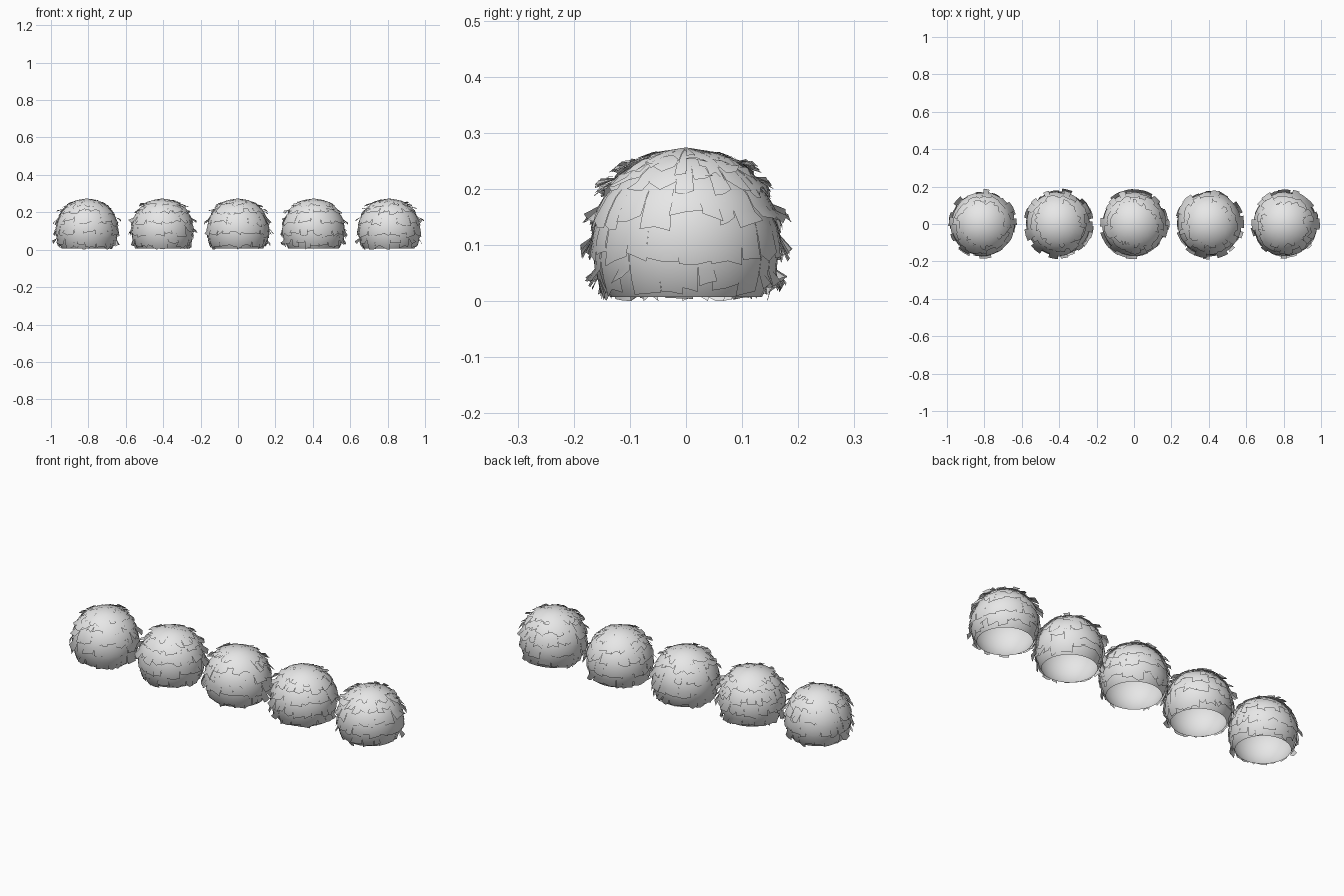
import bpy, bmesh, math, random
from mathutils import Vector

if "Cube" in bpy.data.objects:
    bpy.data.objects.remove(bpy.data.objects["Cube"])

random.seed(7)
grey = bpy.data.materials.new("leaf_grey")
grey.diffuse_color = (0.8, 0.8, 0.8, 1)
grey.use_nodes = True
grey.node_tree.nodes["Principled BSDF"].inputs["Base Color"].default_value = grey.diffuse_color

# Dome outline as (radius, height), bottom to top
PROFILE = [(0.14, 0.01), (0.153, 0.035), (0.163, 0.07), (0.167, 0.11), (0.158, 0.16),
           (0.137, 0.205), (0.115, 0.23), (0.092, 0.25), (0.05, 0.266), (0.0, 0.274)]
# Overlapping leaf layers: top height, hem height, widest flare
LAYERS = [(0.274, 0.245, 0.016), (0.262, 0.222, 0.026), (0.242, 0.188, 0.03),
          (0.212, 0.13, 0.028), (0.165, 0.068, 0.026), (0.105, 0.008, 0.03)]


def radius(z):
    z = min(max(z, PROFILE[0][1]), PROFILE[-1][1])
    for (r0, z0), (r1, z1) in zip(PROFILE, PROFILE[1:]):
        if z <= z1:
            return r0 + (r1 - r0) * (z - z0) / (z1 - z0)
    return 0.0


def polar(r, a, z):
    return Vector((max(r, 0.0) * math.cos(a), max(r, 0.0) * math.sin(a), z))


def grid(bm, rows):
    """Skin rows of points, listed top to bottom and counter-clockwise."""
    vs = [[bm.verts.new(p) for p in row] for row in rows]
    for up, low in zip(vs, vs[1:]):
        for j in range(len(up) - 1):
            bm.faces.new((up[j], low[j], low[j + 1], up[j + 1]))


def tuft(bm, a0, a1, top, hem, flare):
    """One leaf clump hugging the dome, its ragged hem lifted outward."""
    angles = [a0, (a0 + a1) / 2, a1]
    lift = random.uniform(0.019, flare) if random.random() < 0.3 and flare > 0.019 \
        else random.uniform(0.003, 0.011)
    drop = hem + lift * 0.7 + random.uniform(-0.008, 0.012)
    rows = []
    for t in (0, 0.35, 0.7):
        z = top + (drop - top) * t
        off = (-0.008, 0.0, 0.003)[len(rows)]
        rows.append([polar(radius(z) + off, a, z) for a in angles])
    last = []
    for a in angles:
        z = max(0.0, drop + random.uniform(-0.01, 0.01))
        last.append(polar(radius(z) + lift, a, z))
    rows.append(last)
    grid(bm, rows)


def finish(bm, name, x):
    bmesh.ops.remove_doubles(bm, verts=bm.verts, dist=0.00005)
    me = bpy.data.meshes.new(name)
    bm.to_mesh(me)
    bm.free()
    me.materials.append(grey)
    for p in me.polygons:
        p.use_smooth = True
    # Rounded normals let the clumps blend into one soft mound
    me.normals_split_custom_set_from_vertices(
        [(v.co - Vector((0, 0, 0.11))).normalized() for v in me.vertices])
    ob = bpy.data.objects.new(name, me)
    ob.location.x = x
    bpy.context.collection.objects.link(ob)


for i in range(5):
    x = (i - 2) * 0.404

    # Hollow core, open underneath
    bm = bmesh.new()
    grid(bm, [[polar(r - 0.005, 2 * math.pi * k / 28, z - 0.003) for k in range(29)]
              for r, z in reversed(PROFILE)])
    finish(bm, f"bush_core_{i + 1}", x)

    # Ragged leaf layers
    bm = bmesh.new()
    for top, hem, flare in LAYERS:
        cuts = [0.0]
        while cuts[-1] < 2 * math.pi - 0.4:
            cuts.append(cuts[-1] + random.uniform(0.16, 0.38))
        cuts.append(2 * math.pi)
        turn = random.uniform(0, 6.28)
        for a0, a1 in zip(cuts, cuts[1:]):
            tuft(bm, a0 + turn, a1 + turn, top, hem, flare)
    finish(bm, f"bush_leaves_{i + 1}", x)
